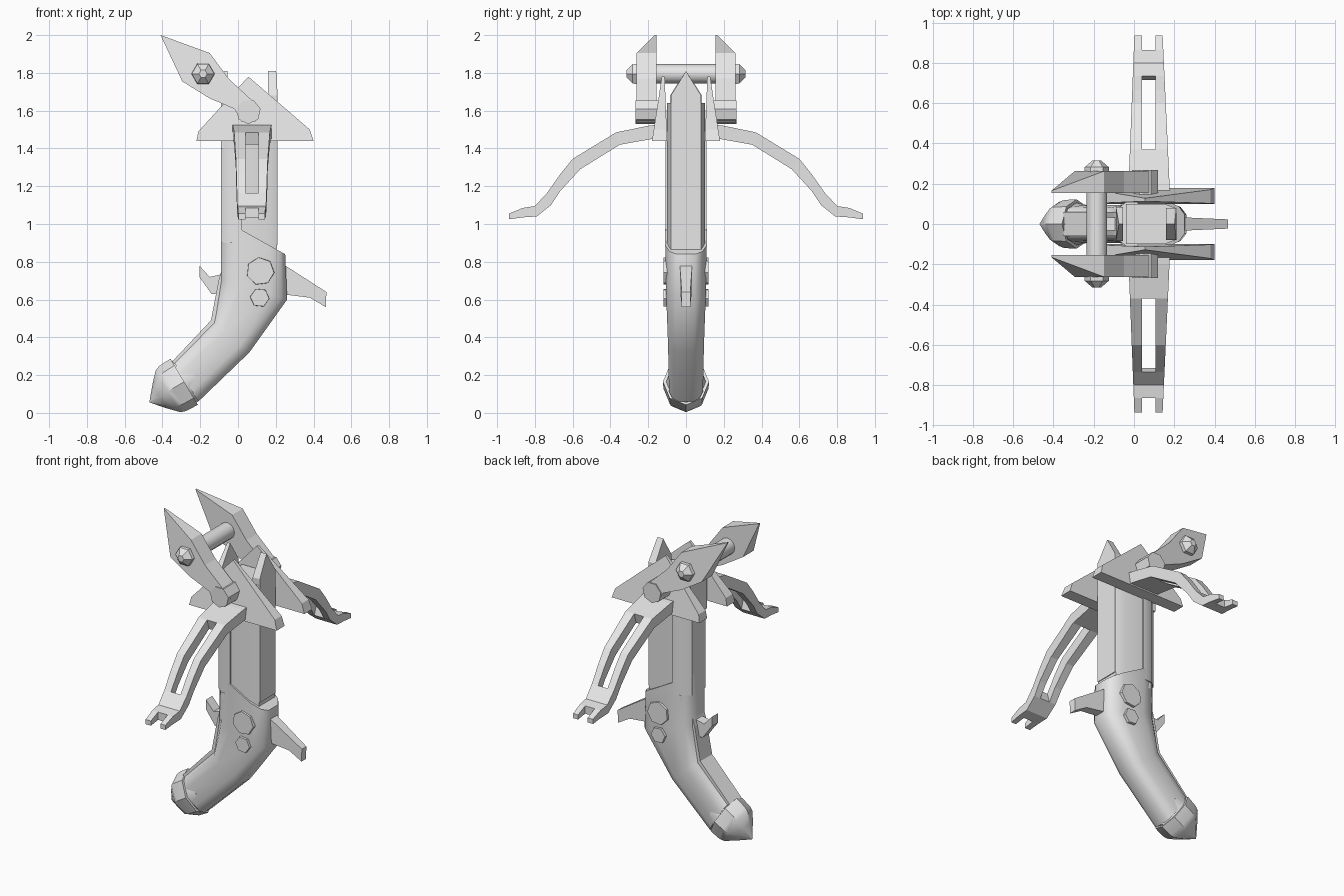
import bpy, bmesh, math
from mathutils import Vector

if "Cube" in bpy.data.objects:
    bpy.data.objects.remove(bpy.data.objects["Cube"], do_unlink=True)

GREY = (0.8, 0.8, 0.8, 1)
mat = bpy.data.materials.new("plain_grey")
mat.use_nodes = True
mat.diffuse_color = GREY
mat.node_tree.nodes["Principled BSDF"].inputs["Base Color"].default_value = GREY


def make(name, verts, faces, mirror=False, smooth=0):
    """Mesh object with clean normals, optionally mirrored across y."""
    bm = bmesh.new()
    vs = [bm.verts.new(v) for v in verts]
    for f in faces:
        bm.faces.new([vs[i] for i in f])
    bmesh.ops.recalc_face_normals(bm, faces=bm.faces)
    me = bpy.data.meshes.new(name)
    bm.to_mesh(me)
    bm.free()
    me.materials.append(mat)
    ob = bpy.data.objects.new(name, me)
    bpy.context.collection.objects.link(ob)
    if smooth:
        bpy.ops.object.select_all(action='DESELECT')
        ob.select_set(True)
        bpy.context.view_layer.objects.active = ob
        bpy.ops.object.shade_smooth_by_angle(angle=math.radians(smooth))
    if mirror:
        m = ob.modifiers.new("Mirror", 'MIRROR')
        m.use_axis = (False, True, False)
        m.use_mirror_merge = False
    return ob


def loft(name, rings, mirror=False, smooth=0):
    """Skin between equal rings and cap both ends."""
    n = len(rings[0])
    verts = [p for r in rings for p in r]
    faces = [(k * n + i, k * n + (i + 1) % n, (k + 1) * n + (i + 1) % n, (k + 1) * n + i)
             for k in range(len(rings) - 1) for i in range(n)]
    faces += [tuple(range(n)), tuple(range(len(verts) - n, len(verts)))]
    return make(name, verts, faces, mirror, smooth)


def prism(name, outline, y_in, y_out, mirror=False):
    """Side outline in x, z given thickness by two functions of x, z."""
    rings = [[(x, y(x, z), z) for x, z in outline] for y in (y_in, y_out)]
    return loft(name, rings, mirror)


def flat(v):
    return lambda x, z: v


def lathe(name, origin, axis, side, profile, n, squash=1, mirror=False, smooth=0):
    """Rings of (distance along axis, radius) around a tilted axis."""
    o, a, u = Vector(origin), Vector(axis).normalized(), Vector(side).normalized()
    w = a.cross(u) * squash
    rings = [[o + a * d + (u * math.cos(t) + w * math.sin(t)) * r
              for t in (i * math.tau / n for i in range(n))] for d, r in profile]
    return loft(name, rings, mirror, smooth)


def body(name, stations, half, smooth=50):
    """Rounded body: each station is back x, z, front x, z, half width."""
    rings = []
    for xb, zb, xf, zf, w in stations:
        right = [(xb + (xf - xb) * t, -w * k, zb + (zf - zb) * t) for t, k in half]
        rings.append(right + [(x, -y, z) for x, y, z in reversed(right)])
    return loft(name, rings, smooth=smooth)


# Curved grip, upper stock and rail
ROUND = [(0, .55), (.1, .88), (.3, 1), (.75, 1), (.92, .8), (1, .45)]
body("grip", [
    (-.34, .27, -.21, .06, .09),
    (-.13, .48, .06, .32, .095),
    (-.09, .70, .26, .60, .105),
    (-.09, 1.03, .25, .84, .11)], ROUND)
body("upper_stock", [
    (-.09, .9, .02, .9, .108),
    (-.09, 1.6, .02, 1.6, .108)], [(0, .65), (.45, 1), (1, 1)])
body("rail", [
    (-.04, .86, .205, .86, .1),
    (-.04, 1.64, .205, 1.64, .1)], [(0, 1), (.78, 1), (1, .8)])
prism("back_strap", [(-.05, .88), (-.103, .7), (-.143, .49), (-.35, .27), (-.3, .24),
                     (-.08, .46), (-.02, .7)], flat(-.06), flat(.06))


# Pointed plates closing the two ends of the rail
def pointed_plate(name, x0, x1, low, shoulder, w, lean):
    shape = [(-w, low), (w, low), (w, shoulder), (0, 1.81), (-w, shoulder)]
    loft(name, [[(x0, y, z) for y, z in shape],
                [(x1 + (lean if z > shoulder else 0), y, z) for y, z in shape]])


pointed_plate("front_rail_plate", .16, .21, .89, 1.68, .08, -.008)
pointed_plate("back_rail_plate", -.055, -.09, 1.4, 1.68, .085, .015)

# Pommel and its collar
AXIS, SIDE = (-.86, 0, -.51), (.51, 0, -.86)
lathe("pommel", (-.285, 0, .165), AXIS, SIDE,
      [(0, .142), (.07, .139), (.1, .128), (.15, .075), (.213, .002)], 8, .86, smooth=35)
lathe("pommel_collar", (-.285, 0, .165), AXIS, SIDE,
      [(-.06, .115), (0, .128)], 8, .82, smooth=50)


# Triangular side plates, thinner toward the top
def taper(low, high):
    return lambda x, z: low + (high - low) * (z - 1.44) / .34


prism("side_plate", [(-.22, 1.44), (.4, 1.44), (.38, 1.5), (.055, 1.78), (-.21, 1.49)],
      taper(.1, .113), taper(.18, .128), mirror=True)

# Bow limbs: bent strips with a slot and a notched tip
STATIONS = [  # upper y, z then lower y, z
    (.12, 1.53, .12, 1.45), (.2, 1.52, .18, 1.45), (.37, 1.485, .35, 1.42),
    (.6, 1.345, .56, 1.29), (.665, 1.265, .665, 1.175), (.735, 1.165, .715, 1.1),
    (.8, 1.095, .79, 1.04), (.865, 1.085, .865, 1.035), (.937, 1.055, .937, 1.025)]
verts = []
for yu, zu, yl, zl in STATIONS:
    k = (yu - .12) / .82
    for x in (-.03 + .032 * k, .04, .108, .18 - .038 * k):
        verts += [(x, yu, zu), (x, yl, zl)]
cells = {(r, c) for r in range(len(STATIONS) - 1) for c in range(3)
         if c != 1 or r not in (2, 3, 4, 7)}
faces = []
for r, c in cells:
    top = [8 * i + 2 * j for i, j in ((r, c), (r, c + 1), (r + 1, c + 1), (r + 1, c))]
    faces += [tuple(top), tuple(i + 1 for i in top)]
    for e, near in enumerate([(r - 1, c), (r, c + 1), (r + 1, c), (r, c - 1)]):
        if near not in cells:
            a, b = top[e], top[(e + 1) % 4]
            faces.append((a, b, b + 1, a + 1))
make("bow_limb", verts, faces, mirror=True)


# Swinging lever arms with pivots, cross bar and nuts
def arm_outer(x, z):
    return .165 if z > 1.95 else .262


prism("lever_arm", [(-.41, 2), (-.15, 1.905), (-.05, 1.77), (.09, 1.64), (.115, 1.59),
                    (.09, 1.54), (.02, 1.54), (-.02, 1.61), (-.15, 1.665), (-.295, 1.755)],
      flat(.155), arm_outer, mirror=True)
lathe("lever_pivot", (.055, 0, 1.595), (0, 1, 0), (.9, 0, .2),
      [(.11, .066), (.268, .066)], 7, mirror=True)
BAR = (-.185, 0, 1.795)
lathe("cross_bar", BAR, (0, 1, 0), (1, 0, 0), [(-.25, .052), (.25, .052)], 12, smooth=40)
lathe("bar_nut", BAR, (0, 1, 0), (1, 0, 0),
      [(.255, .062), (.282, .06), (.315, .022)], 6, mirror=True, smooth=40)

# Trigger and rear catch
prism("trigger", [(.22, .8), (.25, .78), (.468, .64), (.465, .56), (.38, .61), (.22, .63)],
      lambda x, z: -.034 + .045 * (x - .22), lambda x, z: .034 - .045 * (x - .22))
prism("rear_catch", [(-.205, .78), (-.15, .72), (-.06, .74), (-.06, .63), (-.14, .63),
                     (-.205, .72)], flat(-.032), flat(.032))

# Side bolts
for name, x, z, r, n in (("large_bolt", .118, .75, .077, 7), ("small_bolt", .115, .61, .053, 6)):
    lathe(name, (x, 0, z), (0, 1, 0), (1, 0, -.1), [(.08, r), (.12, r * .95)], n, mirror=True)
